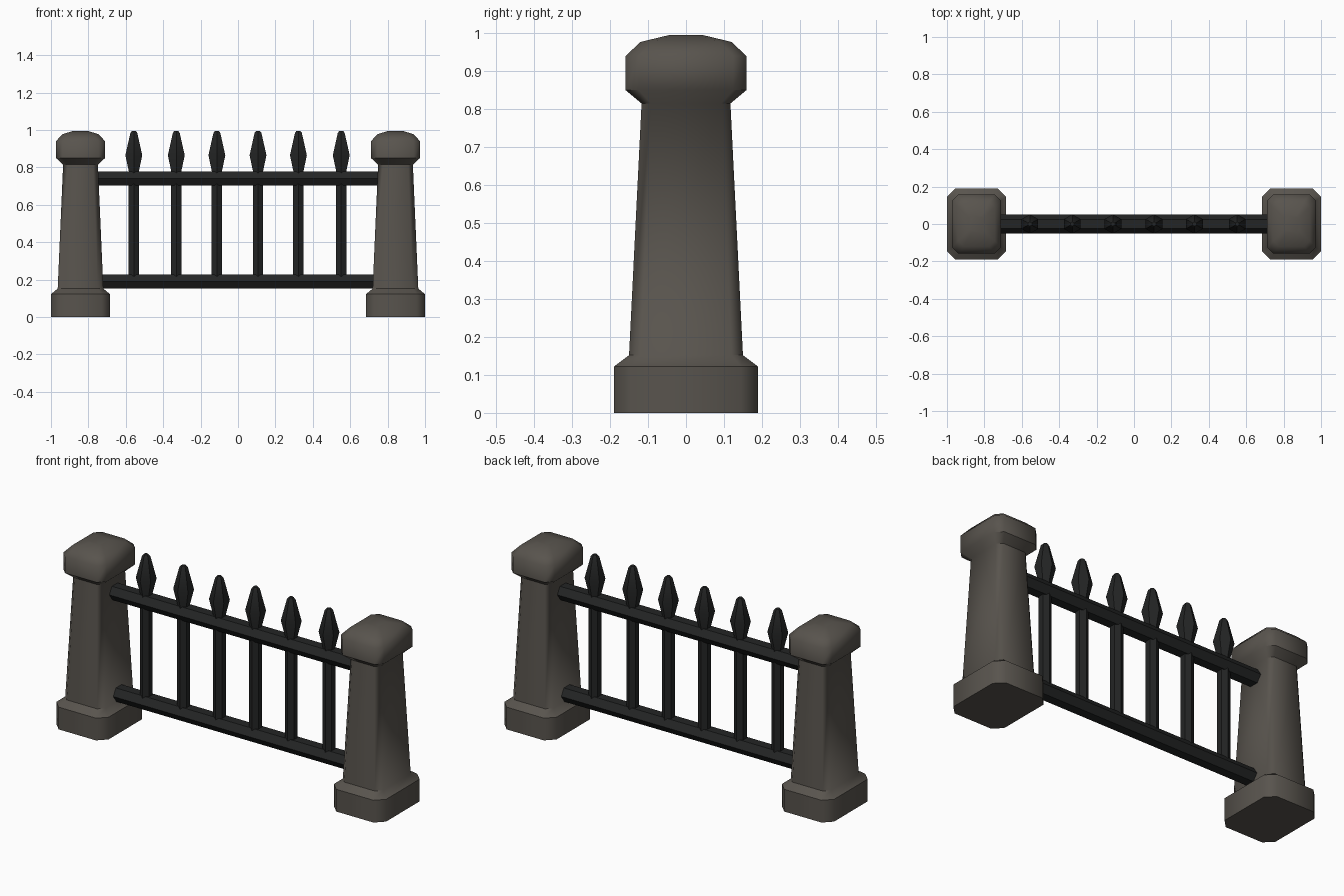
import bpy, bmesh, math

if "Cube" in bpy.data.objects:
    bpy.data.objects.remove(bpy.data.objects["Cube"])

def material(name, rgb):
    m = bpy.data.materials.new(name)
    m.diffuse_color = (*rgb, 1)
    m.use_nodes = True
    m.node_tree.nodes["Principled BSDF"].inputs["Base Color"].default_value = m.diffuse_color
    return m

stone = material("dark stone", (0.098, 0.088, 0.075))
iron = material("black iron", (0.017, 0.018, 0.018))

def loft(name, rings, mat, angle):
    """Skin a stack of equal-length point rings and cap both ends."""
    bm = bmesh.new()
    loops = [[bm.verts.new(p) for p in ring] for ring in rings]
    n = len(loops[0])
    for a, b in zip(loops, loops[1:]):
        for i in range(n):
            bm.faces.new((a[i], a[(i + 1) % n], b[(i + 1) % n], b[i]))
    bm.faces.new(loops[0][::-1])
    bm.faces.new(loops[-1])
    bmesh.ops.recalc_face_normals(bm, faces=bm.faces)
    me = bpy.data.meshes.new(name)
    bm.to_mesh(me)
    bm.free()
    me.materials.append(mat)
    ob = bpy.data.objects.new(name, me)
    bpy.context.collection.objects.link(ob)
    bpy.ops.object.select_all(action='DESELECT')
    ob.select_set(True)
    bpy.context.view_layer.objects.active = ob
    bpy.ops.object.shade_smooth_by_angle(angle=math.radians(angle))
    return ob

def chamfered(cx, hx, hy, c, z):
    """Rectangle with cut corners at height z."""
    return [(cx + x, y, z) for x, y in (
        (hx, -hy + c), (hx, hy - c), (hx - c, hy), (-hx + c, hy),
        (-hx, hy - c), (-hx, -hy + c), (-hx + c, -hy), (hx - c, -hy))]

def hexagon(r):
    """Hexagon with points on the second axis."""
    return [(r * math.sin(k * math.pi / 3), r * math.cos(k * math.pi / 3)) for k in range(6)]

# stone pillars: half width, half depth, corner cut, height
PILLAR = [(0.158, 0.19, 0.045, 0), (0.158, 0.19, 0.045, 0.122),
          (0.122, 0.15, 0.03, 0.152), (0.093, 0.117, 0.025, 0.815),
          (0.131, 0.159, 0.035, 0.85), (0.131, 0.159, 0.035, 0.94),
          (0.098, 0.12, 0.03, 0.977), (0.04, 0.045, 0.012, 0.995)]
for side, cx in (("left", -0.842), ("right", 0.842)):
    loft(side + "_pillar", [chamfered(cx, *s) for s in PILLAR], stone, 50)

# horizontal rails
for name, z in (("lower_rail", 0.189), ("upper_rail", 0.74)):
    rings = [[(x, y, z + h * 0.86) for h, y in hexagon(0.05)] for x in (-0.77, 0.77)]
    loft(name, rings, iron, 30)

# upright bars with spearheads: radius, height
BAR = [(0.032, 0.18), (0.032, 0.765)]
SPEAR = [(0.03, 0.755), (0.03, 0.775), (0.052, 0.865), (0.021, 0.985), (0.012, 0.995)]
for i, x in enumerate((-0.557, -0.33, -0.113, 0.107, 0.323, 0.552)):
    for part, prof in (("bar", BAR), ("spearhead", SPEAR)):
        rings = [[(x + a, b, z) for a, b in hexagon(r)] for r, z in prof]
        loft(f"{part}_{i + 1}", rings, iron, 30)
